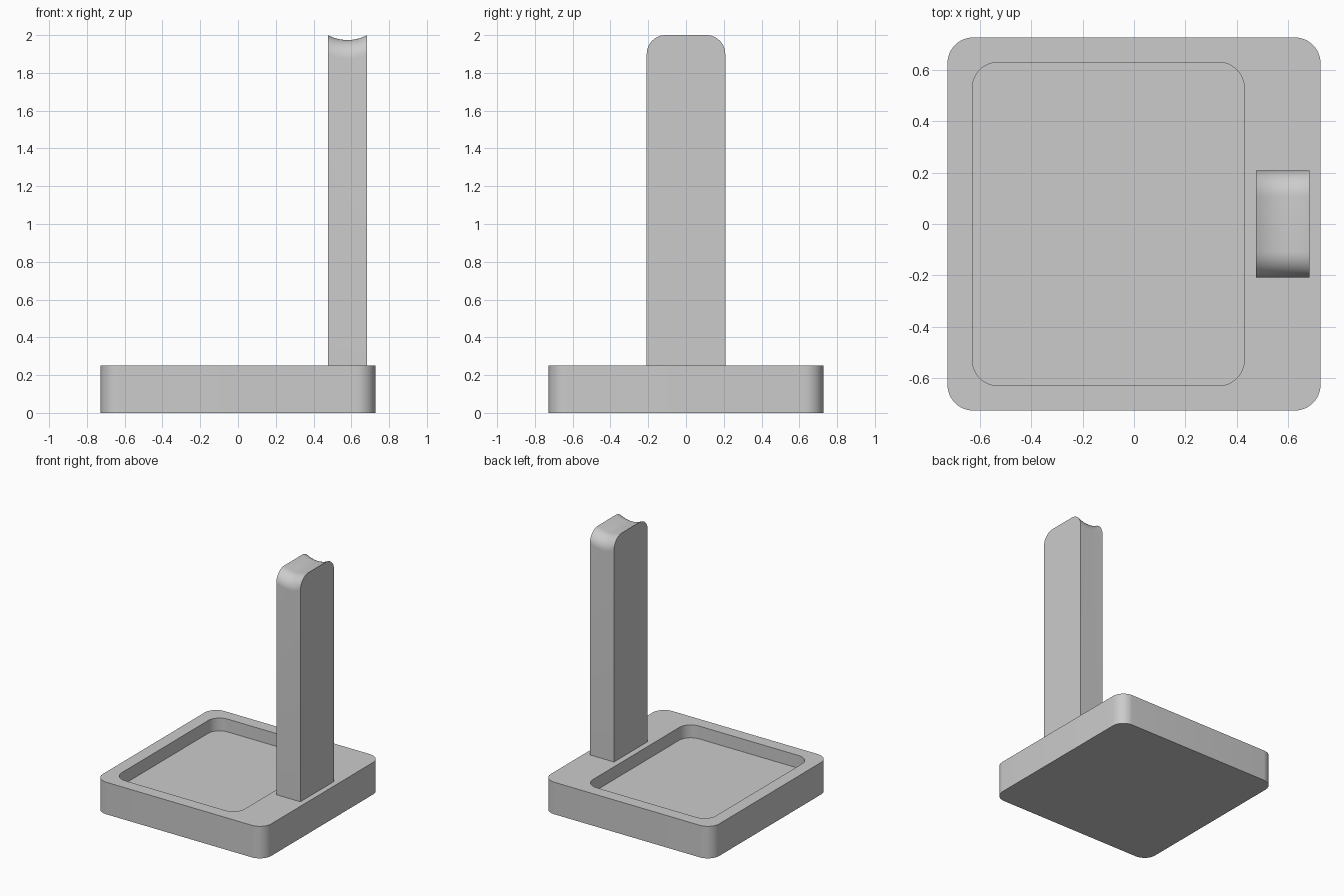
import bpy, bmesh, math

cube = bpy.data.objects.get("Cube")
if cube:
    bpy.data.objects.remove(cube, do_unlink=True)

grey = bpy.data.materials.new("plain_grey")
grey.use_nodes = True
colour = (0.6, 0.6, 0.6, 1)
grey.diffuse_color = colour
grey.node_tree.nodes["Principled BSDF"].inputs["Base Color"].default_value = colour


def finish(bm, name):
    bmesh.ops.recalc_face_normals(bm, faces=bm.faces)
    mesh = bpy.data.meshes.new(name)
    bm.to_mesh(mesh)
    bm.free()
    mesh.materials.append(grey)
    obj = bpy.data.objects.new(name, mesh)
    bpy.context.collection.objects.link(obj)
    bpy.ops.object.select_all(action="DESELECT")
    obj.select_set(True)
    bpy.context.view_layer.objects.active = obj
    bpy.ops.object.shade_smooth_by_angle(angle=math.radians(30))
    return obj


def arc(cx, cy, r, start, steps=12):
    """Quarter circle, anticlockwise from the start angle in quarter turns."""
    angles = [(start + i / steps) * math.pi / 2 for i in range(steps + 1)]
    return [(cx + r * math.cos(a), cy + r * math.sin(a)) for a in angles]


def rounded_loop(bm, x0, x1, half_y, r, z):
    y = half_y - r
    corners = [(x1 - r, y), (x0 + r, y), (x0 + r, -y), (x1 - r, -y)]
    return [bm.verts.new((px, py, z))
            for k, (cx, cy) in enumerate(corners) for px, py in arc(cx, cy, r, k)]


def bridge(bm, a, b):
    for i in range(len(a)):
        j = (i + 1) % len(a)
        bm.faces.new((a[i], a[j], b[j], b[i]))


# Base: rounded slab with a shallow rounded tray sunk into its top
bm = bmesh.new()
loops = [rounded_loop(bm, -0.727, 0.727, 0.727, 0.1, 0),
         rounded_loop(bm, -0.727, 0.727, 0.727, 0.1, 0.25),
         rounded_loop(bm, -0.63, 0.43, 0.63, 0.1, 0.25),
         rounded_loop(bm, -0.63, 0.43, 0.63, 0.1, 0.15)]
for lower, upper in zip(loops, loops[1:]):
    bridge(bm, lower, upper)
bm.faces.new(loops[0])
bm.faces.new(loops[-1])
finish(bm, "base_tray")

# Post: upright with rounded shoulders and a concave cradle across the top
half_x, half_y, centre_x = 0.104, 0.208, 0.58
shoulder, sag, columns = 0.1, 0.026, 16
radius = (half_x ** 2 + sag ** 2) / (2 * sag)
bm = bmesh.new()
sections = []
for i in range(columns + 1):
    dx = half_x * (2 * i / columns - 1)
    top = 2 - sag + radius - math.sqrt(radius ** 2 - dx ** 2)
    cy, cz = half_y - shoulder, top - shoulder
    outline = [(half_y, 0.24)] + arc(cy, cz, shoulder, 0) + arc(-cy, cz, shoulder, 1)
    outline.append((-half_y, 0.24))
    sections.append([bm.verts.new((centre_x + dx, y, z)) for y, z in outline])
for a, b in zip(sections, sections[1:]):
    bridge(bm, a, b)
bm.faces.new(sections[0])
bm.faces.new(sections[-1])
finish(bm, "support_post")
